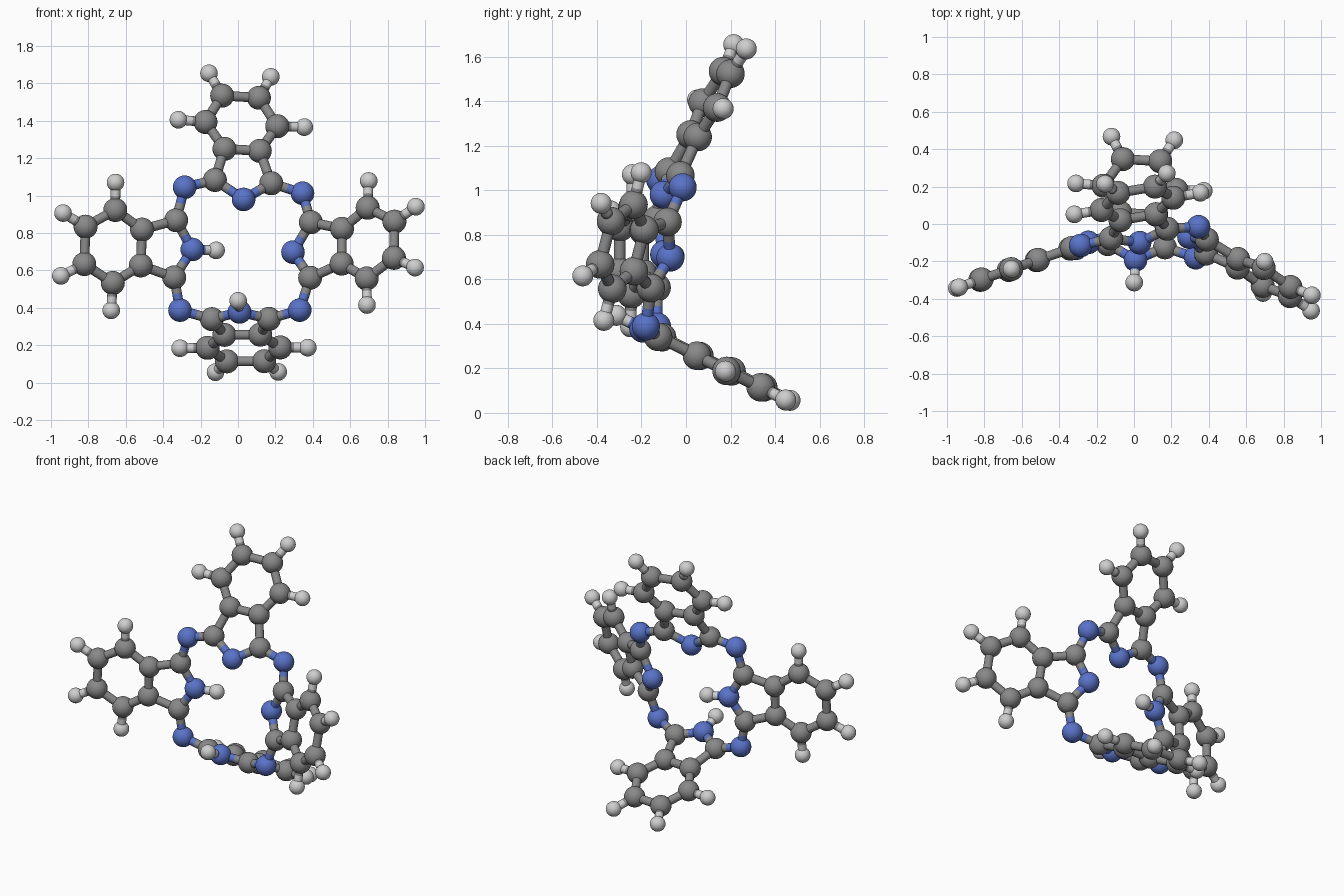
import bpy
import bmesh
from mathutils import Vector

cube = bpy.data.objects.get("Cube")
if cube:
    bpy.data.objects.remove(cube, do_unlink=True)


def material(name, colour):
    mat = bpy.data.materials.new(name)
    mat.use_nodes = True
    mat.diffuse_color = (*colour, 1)
    mat.node_tree.nodes["Principled BSDF"].inputs["Base Color"].default_value = (*colour, 1)
    return mat


MATERIALS = {
    "carbon": material("mid grey", (0.25, 0.25, 0.25)),
    "nitrogen": material("blue", (0.10, 0.17, 0.58)),
    "hydrogen": material("light grey", (0.62, 0.62, 0.62)),
}
RADII = {"carbon": 0.064, "nitrogen": 0.063, "hydrogen": 0.047}
BOND_RADIUS = 0.026


def finish(name, bm, kind):
    for face in bm.faces:
        face.smooth = True
    mesh = bpy.data.meshes.new(name)
    bm.to_mesh(mesh)
    bm.free()
    mesh.materials.append(MATERIALS[kind])
    return mesh


def link(name, mesh, location):
    obj = bpy.data.objects.new(name, mesh)
    obj.location = location
    bpy.context.scene.collection.objects.link(obj)
    return obj


# Shared meshes: one ball per element and a unit-length rod per element
BALLS, RODS = {}, {}
for kind, radius in RADII.items():
    bm = bmesh.new()
    bmesh.ops.create_uvsphere(bm, u_segments=32, v_segments=16, radius=radius)
    BALLS[kind] = finish(kind + "_ball", bm, kind)
    bm = bmesh.new()
    bmesh.ops.create_cone(bm, cap_ends=False, segments=20, depth=1,
                          radius1=BOND_RADIUS, radius2=BOND_RADIUS)
    RODS[kind] = finish(kind + "_rod", bm, kind)


def atom(name, kind, point):
    point = Vector(point)
    link(name, BALLS[kind], point)
    return name, kind, point


def bond(a, b):
    """Two half rods, each in the colour of its own atom."""
    middle = (a[2] + b[2]) / 2
    for one, other in ((a, b), (b, a)):
        span = middle - one[2]
        rod = link(f"bond_{one[0]}_to_{other[0]}", RODS[one[1]], (one[2] + middle) / 2)
        rod.rotation_mode = "QUATERNION"
        rod.rotation_quaternion = span.to_track_quat("Z", "Y")
        rod.scale.z = span.length


# Mirrored half of a fused ring pair: element, distance outward, distance sideways
HALF = {
    "inner_carbon": ("carbon", 0.107, 0.153),
    "fused_carbon": ("carbon", 0.298, 0.096),
    "side_carbon": ("carbon", 0.453, 0.195),
    "end_carbon": ("carbon", 0.618, 0.100),
    "side_hydrogen": ("hydrogen", 0.457, 0.342),
    "end_hydrogen": ("hydrogen", 0.748, 0.168),
}
HALF_BONDS = [
    ("inner_carbon", "fused_carbon"), ("fused_carbon", "side_carbon"),
    ("side_carbon", "end_carbon"), ("side_carbon", "side_hydrogen"),
    ("end_carbon", "end_hydrogen"),
]


def ring_pair(name, base, outward, sideways, inset=None):
    """Flat fused rings; an inset moves the nitrogen and adds its hydrogen."""
    base = Vector(base)
    out = Vector(outward).normalized()
    side = Vector(sideways)
    side = (side - out * side.dot(out)).normalized()
    nitrogen = atom(name + "_nitrogen", "nitrogen", base + out * (inset or 0))
    if inset:
        tip = nitrogen[2] - out * 0.135
        bond(nitrogen, atom(name + "_inner_hydrogen", "hydrogen", tip))
    halves = []
    for label, sign in (("a", -1), ("b", 1)):
        half = {
            part: atom(f"{name}_{part}_{label}", kind, base + out * u + side * v * sign)
            for part, (kind, u, v) in HALF.items()
        }
        for first, second in HALF_BONDS:
            bond(half[first], half[second])
        bond(nitrogen, half["inner_carbon"])
        halves.append(half)
    for part in ("fused_carbon", "end_carbon"):
        bond(halves[0][part], halves[1][part])
    return [half["inner_carbon"] for half in halves]


# Four ring pairs around the open centre
top = ring_pair("top", (0.03, -0.10, 0.98), (-0.0165, 0.285, 0.553), (0.673, 0.12, -0.03))
right = ring_pair("right", (-0.235, -0.095, 0.712), (-0.576, -0.2, 0.022),
                  (0.028, 0.01, 0.684), inset=0.01)
left = ring_pair("left", (0.294, -0.07, 0.698), (0.539, -0.29, 0.066), (0.005, 0.17, 0.663))
bottom = ring_pair("bottom", (0.007, -0.212, 0.388), (0.032, 0.53, -0.262),
                   (0.706, -0.04, 0.003), inset=0.022)

# Bridging nitrogens at the four corners
BRIDGES = [
    ("upper_right", (-0.285, -0.115, 1.045), top[0], right[1]),
    ("upper_left", (0.345, -0.015, 1.013), top[1], left[1]),
    ("lower_right", (-0.31, -0.13, 0.388), bottom[0], right[0]),
    ("lower_left", (0.33, -0.18, 0.388), bottom[1], left[0]),
]
for name, point, first, second in BRIDGES:
    bridge = atom(name + "_bridge_nitrogen", "nitrogen", point)
    bond(bridge, first)
    bond(bridge, second)
